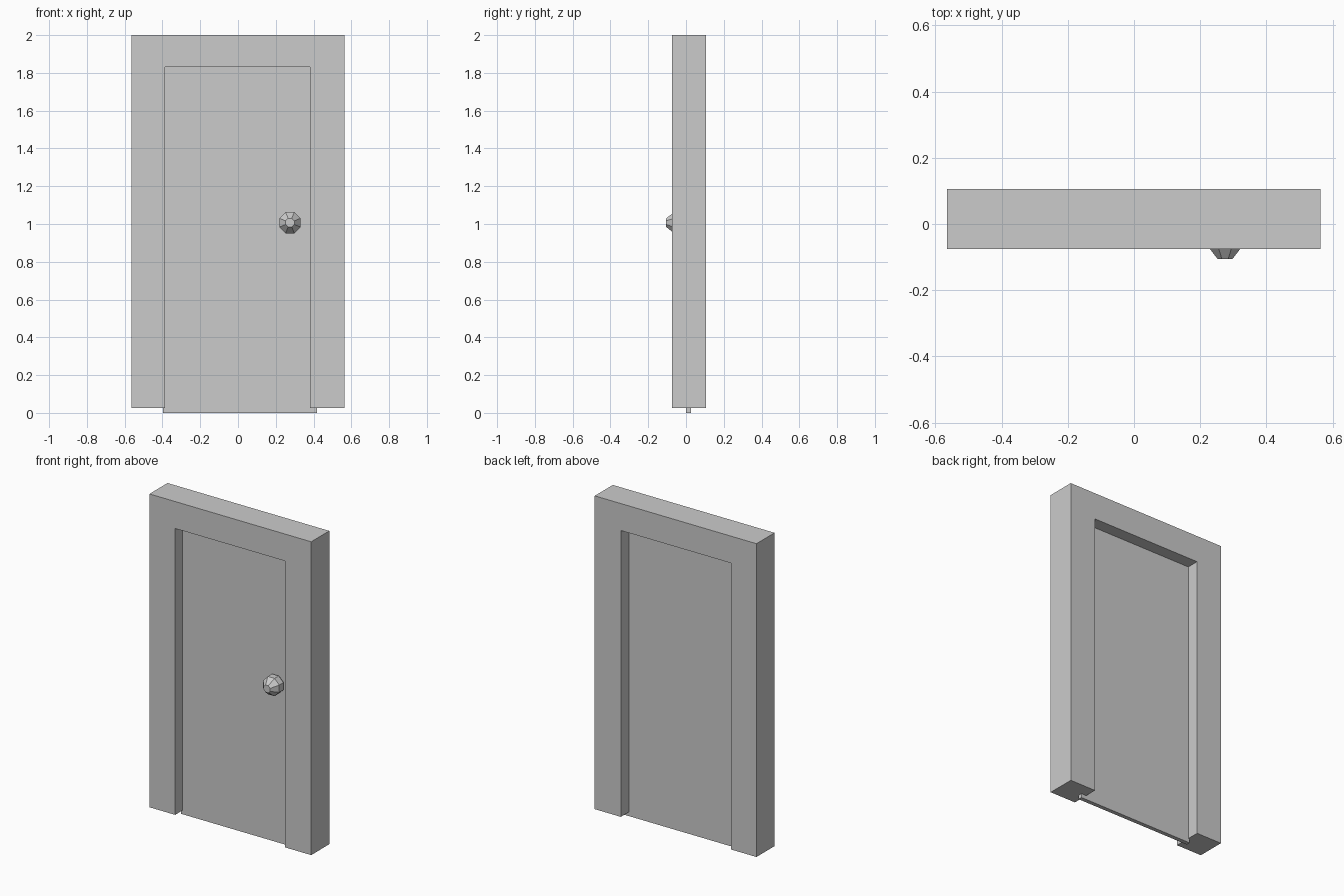
import bpy, bmesh
from math import cos, sin, pi

if "Cube" in bpy.data.objects:
    bpy.data.objects.remove(bpy.data.objects["Cube"])


def finish(bm, name):
    bmesh.ops.recalc_face_normals(bm, faces=bm.faces)
    mesh = bpy.data.meshes.new(name)
    bm.to_mesh(mesh)
    bm.free()
    obj = bpy.data.objects.new(name, mesh)
    bpy.context.collection.objects.link(obj)
    return obj


def extrude_outline(name, outline, y0, y1):
    """Prism from an x-z outline, running from y0 to y1."""
    bm = bmesh.new()
    face = bm.faces.new([bm.verts.new((x, y0, z)) for x, z in outline])
    new = bmesh.ops.extrude_face_region(bm, geom=[face], use_keep_orig=True)["geom"]
    for v in new:
        if isinstance(v, bmesh.types.BMVert):
            v.co.y = y1
    return finish(bm, name)


def lathe_y(name, cx, cz, profile, sides):
    """Faceted solid around a y axis; profile is (y, distance to flat side)."""
    bm = bmesh.new()
    rings = []
    for y, flat in profile:
        r = flat / cos(pi / sides)
        angles = [2 * pi * (i + 0.5) / sides for i in range(sides)]
        rings.append([bm.verts.new((cx + r * cos(a), y, cz + r * sin(a))) for a in angles])
    for a, b in zip(rings, rings[1:]):
        for i in range(sides):
            j = (i + 1) % sides
            bm.faces.new((a[i], a[j], b[j], b[i]))
    bm.faces.new(rings[0])
    bm.faces.new(rings[-1])
    return finish(bm, name)


# Frame: two posts and a header as one solid
extrude_outline("door_frame", [
    (-0.565, 0.025), (-0.565, 2.0), (0.563, 2.0), (0.563, 0.025),
    (0.381, 0.025), (0.381, 1.83), (-0.386, 1.83), (-0.386, 0.025)], -0.075, 0.105)

# Door slab, tucked into the frame on three sides
extrude_outline("door_panel", [
    (-0.397, 0.0), (0.417, 0.0), (0.417, 1.845), (-0.397, 1.845)], 0.0, 0.026)

# Faceted knob, its rear seated in the slab
lathe_y("door_knob", 0.275, 1.007, [
    (-0.105, 0.023), (-0.062, 0.056), (-0.02, 0.056), (0.02, 0.023)], 8)
